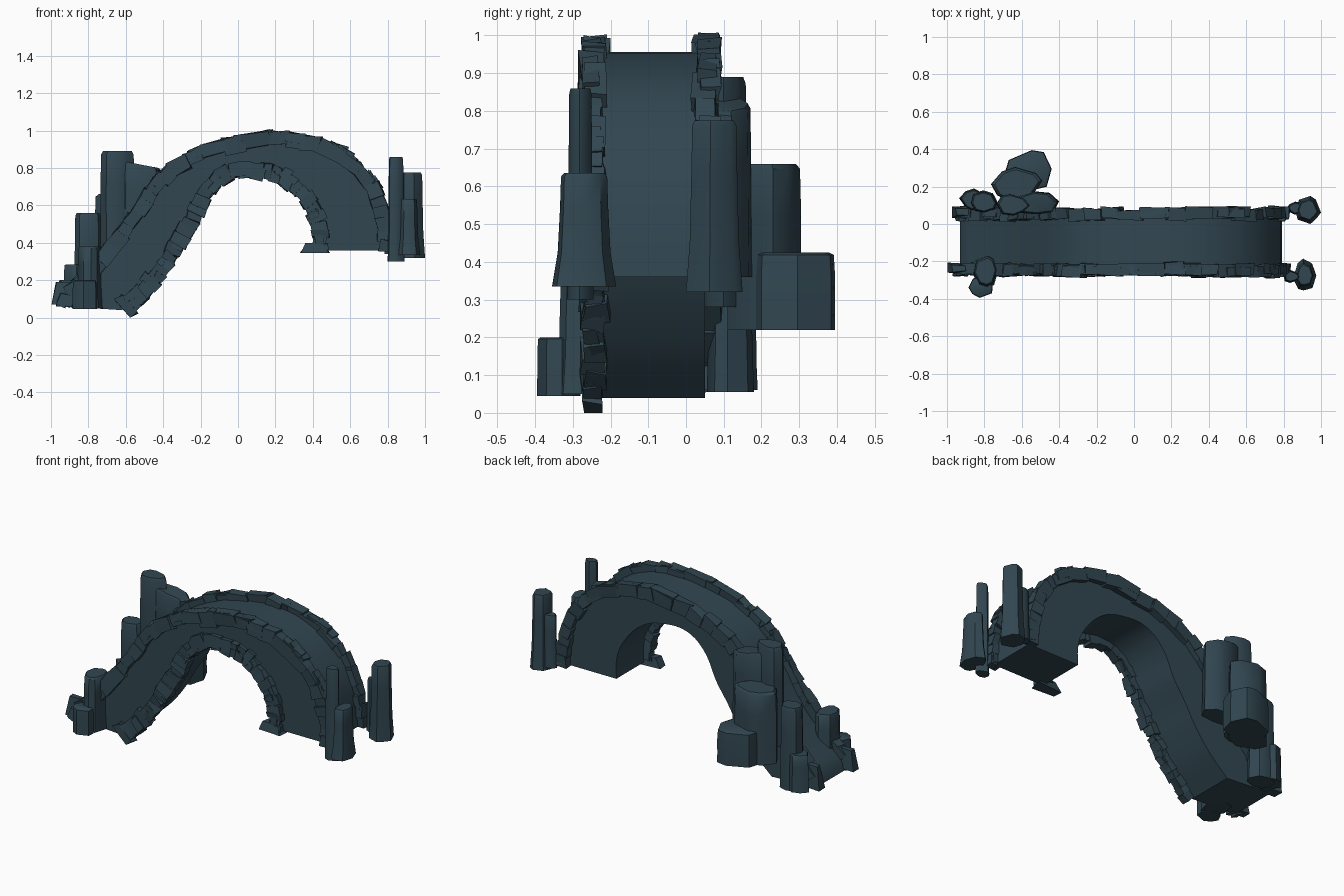
import bpy, bmesh, math, random
from mathutils import Vector

if "Cube" in bpy.data.objects:
    bpy.data.objects.remove(bpy.data.objects["Cube"])

random.seed(7)
slate = bpy.data.materials.new("dark_slate_blue")
slate.diffuse_color = (0.031, 0.062, 0.082, 1)
slate.use_nodes = True
slate.node_tree.nodes["Principled BSDF"].inputs["Base Color"].default_value = slate.diffuse_color

Y_FRONT, Y_BACK = -0.245, 0.05

# arch outlines in the x-z plane, left foot to right foot
OUTER = [(-0.93, 0.06), (-0.90, 0.13), (-0.80, 0.22), (-0.70, 0.33), (-0.60, 0.46),
         (-0.50, 0.61), (-0.41, 0.73), (-0.30, 0.82), (-0.15, 0.89), (0.0, 0.93),
         (0.20, 0.957), (0.38, 0.935), (0.54, 0.87), (0.66, 0.77), (0.74, 0.65),
         (0.78, 0.50), (0.79, 0.36)]
INNER = [(-0.62, 0.04), (-0.49, 0.16), (-0.39, 0.29), (-0.32, 0.41), (-0.24, 0.53),
         (-0.18, 0.66), (-0.10, 0.75), (0.0, 0.79), (0.12, 0.785), (0.23, 0.755),
         (0.33, 0.68), (0.41, 0.57), (0.44, 0.47), (0.44, 0.36)]


def smooth_path(pts, n):
    """Catmull-Rom through the points, resampled to n+1 evenly spaced points."""
    p = [Vector(q) for q in pts]
    p = [2 * p[0] - p[1]] + p + [2 * p[-1] - p[-2]]
    dense = []
    for i in range(1, len(p) - 2):
        a, b, c, d = p[i - 1:i + 3]
        for k in range(12):
            t = k / 12
            dense.append(0.5 * (2 * b + (c - a) * t + (2 * a - 5 * b + 4 * c - d) * t * t
                                + (3 * b - a - 3 * c + d) * t ** 3))
    dense.append(p[-2])
    length = [0]
    for a, b in zip(dense, dense[1:]):
        length.append(length[-1] + (b - a).length)
    out, j = [], 0
    for i in range(n + 1):
        s = length[-1] * i / n
        while j < len(dense) - 2 and length[j + 1] < s:
            j += 1
        f = (s - length[j]) / (length[j + 1] - length[j])
        out.append(dense[j].lerp(dense[j + 1], f))
    return out, length[-1]


def finish(name, bm, angle=None):
    bmesh.ops.recalc_face_normals(bm, faces=bm.faces[:])
    me = bpy.data.meshes.new(name)
    bm.to_mesh(me)
    bm.free()
    me.materials.append(slate)
    ob = bpy.data.objects.new(name, me)
    bpy.context.collection.objects.link(ob)
    if angle:
        bpy.ops.object.select_all(action='DESELECT')
        ob.select_set(True)
        bpy.context.view_layer.objects.active = ob
        bpy.ops.object.shade_smooth_by_angle(angle=math.radians(angle))
    return ob


# bridge body: strip of sections between outer and inner outline
def build_body(n=48):
    bm = bmesh.new()
    outer, inner = smooth_path(OUTER, n)[0], smooth_path(INNER, n)[0]
    rings = [[bm.verts.new((q.x, y, q.y)) for q, y in
              ((o, Y_FRONT), (o, Y_BACK), (i, Y_BACK), (i, Y_FRONT))]
             for o, i in zip(outer, inner)]
    for a, b in zip(rings, rings[1:]):
        for k in range(4):
            bm.faces.new((a[k], a[(k + 1) % 4], b[(k + 1) % 4], b[k]))
    bm.faces.new(rings[0])
    bm.faces.new(rings[-1])
    finish("bridge_body", bm, 35)


# rough stones laid along an outline
def build_stones(name, pts, y, side, depth, long_top, long_steep, swell=0.0):
    bm = bmesh.new()
    path, total = smooth_path(pts, 400)
    s = 0.01
    while s < total - 0.005:
        i = min(398, max(1, int(400 * s / total)))
        t = (path[i + 1] - path[i - 1]).normalized()
        step = (long_steep + (long_top - long_steep) * abs(t.x) ** 2) * random.uniform(0.75, 1.3)
        i = min(398, int(400 * min(s + step / 2, total - 0.01) / total))
        t = (path[i + 1] - path[i - 1]).normalized()
        n = Vector((-t.y, t.x)) * side
        wide = 1 + swell * max(0, 1 - s / 0.25)
        # one main block and often a thinner chip lying on it
        for chip in range(1 + (random.random() < 0.6)):
            r = depth * wide * random.uniform(0.8, 1.15) * (0.6 if chip else 1)
            w = random.uniform(0.05, 0.068) * (0.8 if chip else 1)
            c = path[i] + n * (random.uniform(-0.004, 0.006) + (0.015 if chip else 0))
            cy = y + random.uniform(-0.009, 0.009)
            if chip:
                c += t * random.uniform(-0.4, 0.4) * step
            tilt = random.uniform(-0.12, 0.12)
            cube = bmesh.ops.create_cube(bm, size=1)["verts"]
            for v in cube:
                u, q, d = v.co.x * step * 1.12, v.co.y * w, v.co.z * r
                u, d = u + tilt * d, d - tilt * u
                e = c + t * u + n * d
                j = [random.uniform(-0.007, 0.007) for _ in range(3)]
                v.co = (e.x + j[0], cy + q + j[1], max(e.y + j[2], 0.0))
        s += step
    finish(name, bm)


build_body()
build_stones("front_parapet_stones", OUTER, Y_FRONT, 1, 0.075, 0.11, 0.055)
build_stones("back_parapet_stones", OUTER, Y_BACK + 0.007, 1, 0.075, 0.11, 0.055)
build_stones("front_arch_ring_stones", INNER, Y_FRONT, -1, 0.085, 0.055, 0.042, 0.5)

# small stones at the ends of the legs
def foot_stone(name, x0, x1, y0, y1, z0, z1):
    bm = bmesh.new()
    for v in bmesh.ops.create_cube(bm, size=1)["verts"]:
        k = 0.6 if v.co.z > 0 else 1
        v.co = ((x0 + x1) / 2 + v.co.x * k * (x1 - x0) + random.uniform(-0.006, 0.006),
                (y0 + y1) / 2 + v.co.y * k * (y1 - y0) + random.uniform(-0.006, 0.006),
                z0 if v.co.z < 0 else z1)
    finish(name, bm)


foot_stone("left_front_foot_stone", -0.995, -0.87, -0.265, -0.21, 0.07, 0.19)
foot_stone("left_back_foot_stone", -0.975, -0.85, 0.03, 0.09, 0.06, 0.20)
foot_stone("right_arch_foot_stone", 0.335, 0.49, -0.285, -0.215, 0.345, 0.40)


# standing rocks: irregular rounded columns filling a given box
def rock(name, x0, x1, y0, y1, z0, z1, taper=0.9, slope=0.0, sides=8):
    bm = bmesh.new()
    base = []
    for k in range(sides):
        a = 2 * math.pi * (k + random.uniform(-0.25, 0.25)) / sides
        r = random.uniform(0.88, 1.12)
        base.append((math.cos(a) * r, math.sin(a) * r))
    lo = [min(p[i] for p in base) for i in (0, 1)]
    hi = [max(p[i] for p in base) for i in (0, 1)]
    base = [[2 * (p[i] - lo[i]) / (hi[i] - lo[i]) - 1 for i in (0, 1)] for p in base]
    cx, cy, h = (x0 + x1) / 2, (y0 + y1) / 2, z1 - z0
    rings = []
    for f, k in ((0, 1), (0.3, 0.3 + 0.7 * taper + 0.02), (0.7, taper + 0.03), (0.97, taper), (1, taper * 0.88)):
        rings.append([bm.verts.new((cx + p[0] * k * (x1 - x0) / 2, cy + p[1] * k * (y1 - y0) / 2,
                                    z0 + f * h - f * slope * (p[0] + 1) / 2)) for p in base])
    for a, b in zip(rings, rings[1:]):
        for k in range(sides):
            m = (k + 1) % sides
            bm.faces.new((a[k], a[m], b[m], b[k]))
    bm.faces.new(rings[0])
    bm.faces.new(rings[-1])
    finish(name, bm, 40)


ROCKS = [
    # right end of the bridge
    ("right_front_tall_rock", 0.80, 0.89, -0.315, -0.245, 0.30, 0.86, 0.85),
    ("right_front_short_rock", 0.85, 0.975, -0.355, -0.185, 0.335, 0.635, 0.72),
    ("right_back_rock", 0.86, 1.0, 0.0, 0.15, 0.32, 0.775, 0.78),
    ("right_back_side_rock", 0.82, 0.91, 0.05, 0.12, 0.34, 0.66, 0.85),
    # left end, front side
    ("left_front_rock", -0.865, -0.725, -0.345, -0.16, 0.05, 0.38, 0.85),
    ("left_front_low_rock", -0.885, -0.755, -0.395, -0.28, 0.045, 0.20, 0.95),
    # left end, back side
    ("left_back_slim_rock", -0.88, -0.725, 0.055, 0.18, 0.055, 0.56, 0.87),
    ("left_back_low_rock", -0.935, -0.80, 0.07, 0.19, 0.06, 0.285, 0.9),
    ("left_back_tall_rock", -0.735, -0.555, 0.045, 0.16, 0.28, 0.89, 0.97),
    ("left_back_sloped_rock", -0.66, -0.40, 0.05, 0.175, 0.36, 0.84, 0.93, 0.04),
    ("left_back_wide_rock", -0.765, -0.49, 0.11, 0.305, 0.22, 0.66, 0.97),
    ("left_back_outer_rock", -0.69, -0.44, 0.17, 0.395, 0.22, 0.425, 0.97),
]
for args in ROCKS:
    rock(*args)
